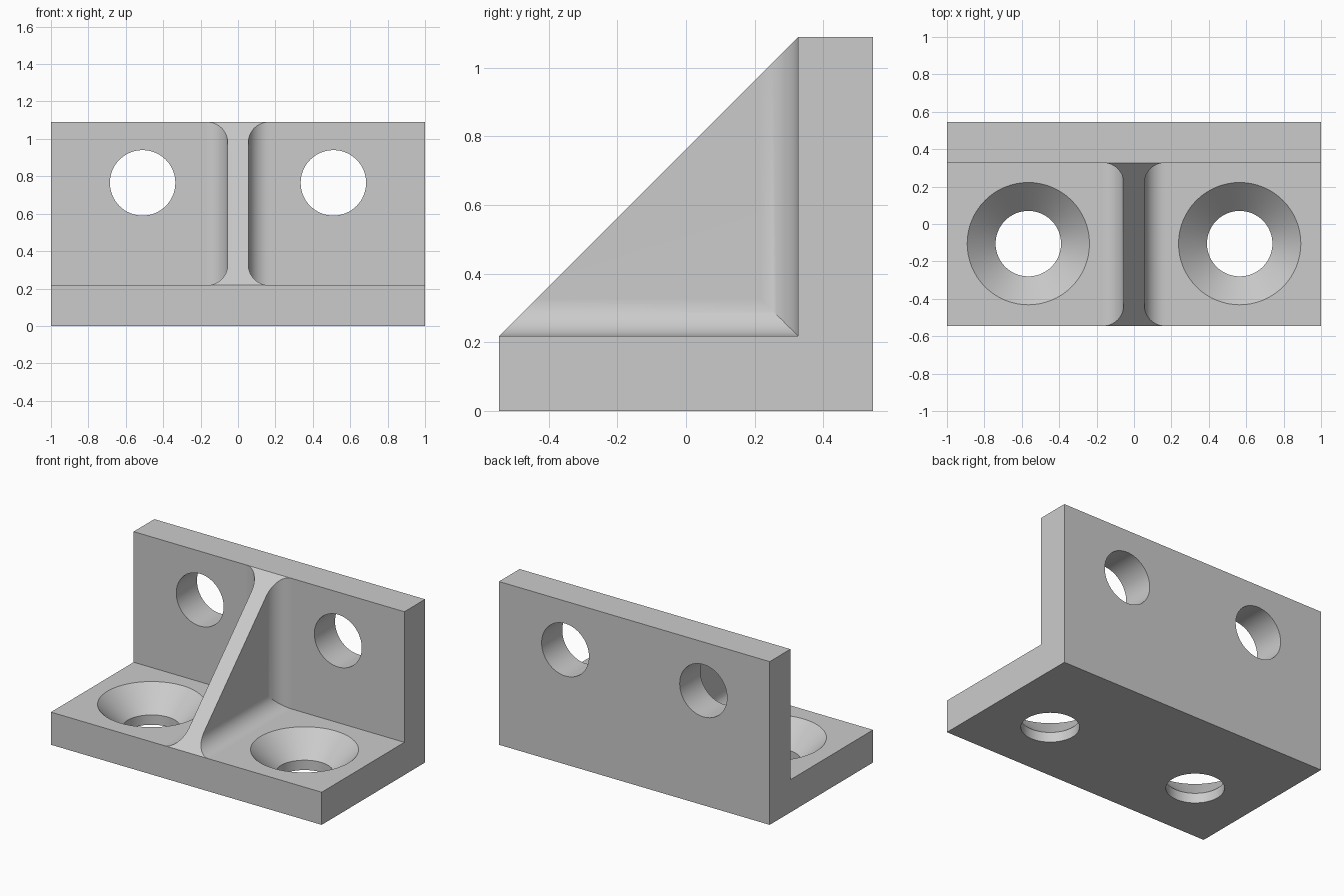
import bpy, bmesh
from math import sin, cos, pi, radians
from mathutils import Matrix

if "Cube" in bpy.data.objects:
    bpy.data.objects.remove(bpy.data.objects["Cube"], do_unlink=True)

# Main dimensions
HALF_LEN, HALF_DEPTH, HEIGHT, THICK = 1.0, 0.545, 1.09, 0.218
INNER_Y = HALF_DEPTH - THICK
HOLE_R, SINK_R = 0.175, 0.327
RIB_HALF, FILLET = 0.055, 0.11

grey = bpy.data.materials.new("plain grey")
grey.use_nodes = True
colour = (0.6, 0.6, 0.6, 1)
grey.diffuse_color = colour
grey.node_tree.nodes["Principled BSDF"].inputs["Base Color"].default_value = colour


def make_object(name, bm):
    bmesh.ops.recalc_face_normals(bm, faces=bm.faces)
    mesh = bpy.data.meshes.new(name)
    bm.to_mesh(mesh)
    bm.free()
    mesh.materials.append(grey)
    obj = bpy.data.objects.new(name, mesh)
    bpy.context.collection.objects.link(obj)
    return obj


def activate(obj):
    bpy.ops.object.select_all(action='DESELECT')
    obj.select_set(True)
    bpy.context.view_layer.objects.active = obj


def finish(obj):
    activate(obj)
    bpy.ops.object.shade_smooth_by_angle(angle=radians(30))
    obj.modifiers.new("flat_normals", 'WEIGHTED_NORMAL').keep_sharp = True


def revolve(name, profile, matrix, sides=64):
    """Closed solid from (radius, height) pairs turned about z."""
    bm = bmesh.new()
    rings = [[bm.verts.new((r * cos(2 * pi * i / sides), r * sin(2 * pi * i / sides), z))
              for i in range(sides)] for r, z in profile]
    for low, high in zip(rings, rings[1:]):
        for i in range(sides):
            j = (i + 1) % sides
            bm.faces.new((low[i], low[j], high[j], high[i]))
    bm.faces.new(rings[0])
    bm.faces.new(rings[-1])
    bm.transform(matrix)
    return make_object(name, bm)


# Angle body: L profile extruded along x
bm = bmesh.new()
profile = [(-HALF_DEPTH, 0), (HALF_DEPTH, 0), (HALF_DEPTH, HEIGHT),
           (INNER_Y, HEIGHT), (INNER_Y, THICK), (-HALF_DEPTH, THICK)]
face = bm.faces.new([bm.verts.new((-HALF_LEN, y, z)) for y, z in profile])
extruded = bmesh.ops.extrude_face_region(bm, geom=[face])["geom"]
bmesh.ops.translate(bm, vec=(2 * HALF_LEN, 0, 0),
                    verts=[v for v in extruded if isinstance(v, bmesh.types.BMVert)])
body = make_object("angle_body", bm)

# Countersunk holes in the base and plain holes in the upright
neck = THICK - (SINK_R - HOLE_R)
sink_profile = [(HOLE_R, -0.1), (HOLE_R, neck), (SINK_R + 0.04, THICK + 0.04)]
plain_profile = [(HOLE_R, -0.2), (HOLE_R, 0.2)]
upright = Matrix.Rotation(pi / 2, 4, 'X')
cutters = []
for side, s in (("left", 1), ("right", -1)):
    cutters.append(revolve(side + "_base_hole_cutter", sink_profile,
                           Matrix.Translation((s * 0.565, -0.105, 0))))
    cutters.append(revolve(side + "_upright_hole_cutter", plain_profile,
                           Matrix.Translation((s * 0.51, 0.436, 0.765)) @ upright))
for cutter in cutters:
    cutter.hide_render = True
    activate(body)
    cut = body.modifiers.new("hole", 'BOOLEAN')
    cut.operation, cut.solver, cut.object = 'DIFFERENCE', 'EXACT', cutter
    bpy.ops.object.modifier_apply(modifier=cut.name)
for cutter in cutters:
    bpy.data.objects.remove(cutter, do_unlink=True)
finish(body)

# Gusset rib: each row follows front, corner and top along the filleted edge
bm = bmesh.new()
STEPS = 14
sides = []
for s in (1, -1):
    rows = []
    for i in range(STEPS + 1):
        t = pi / 2 * i / STEPS
        x = s * (RIB_HALF + FILLET * (1 - sin(t)))
        d = FILLET * (1 - cos(t))
        rows.append([bm.verts.new(co) for co in (
            (x, d - HALF_DEPTH, THICK + d),
            (x, INNER_Y - d, THICK + d),
            (x, INNER_Y - d, HEIGHT - d))])
    for a, b in zip(rows, rows[1:]):
        for k in (0, 1):
            bm.faces.new((a[k], a[k + 1], b[k + 1], b[k]))
    bm.faces.new(rows[-1])
    sides.append(rows)
left, right = sides
# Sloping edge, then the two faces seated on the body
bm.faces.new([r[0] for r in left] + [r[2] for r in reversed(left)]
             + [r[2] for r in right] + [r[0] for r in reversed(right)])
for k in (0, 1):
    bm.faces.new((left[0][k], left[0][k + 1], right[0][k + 1], right[0][k]))
finish(make_object("gusset_rib", bm))
